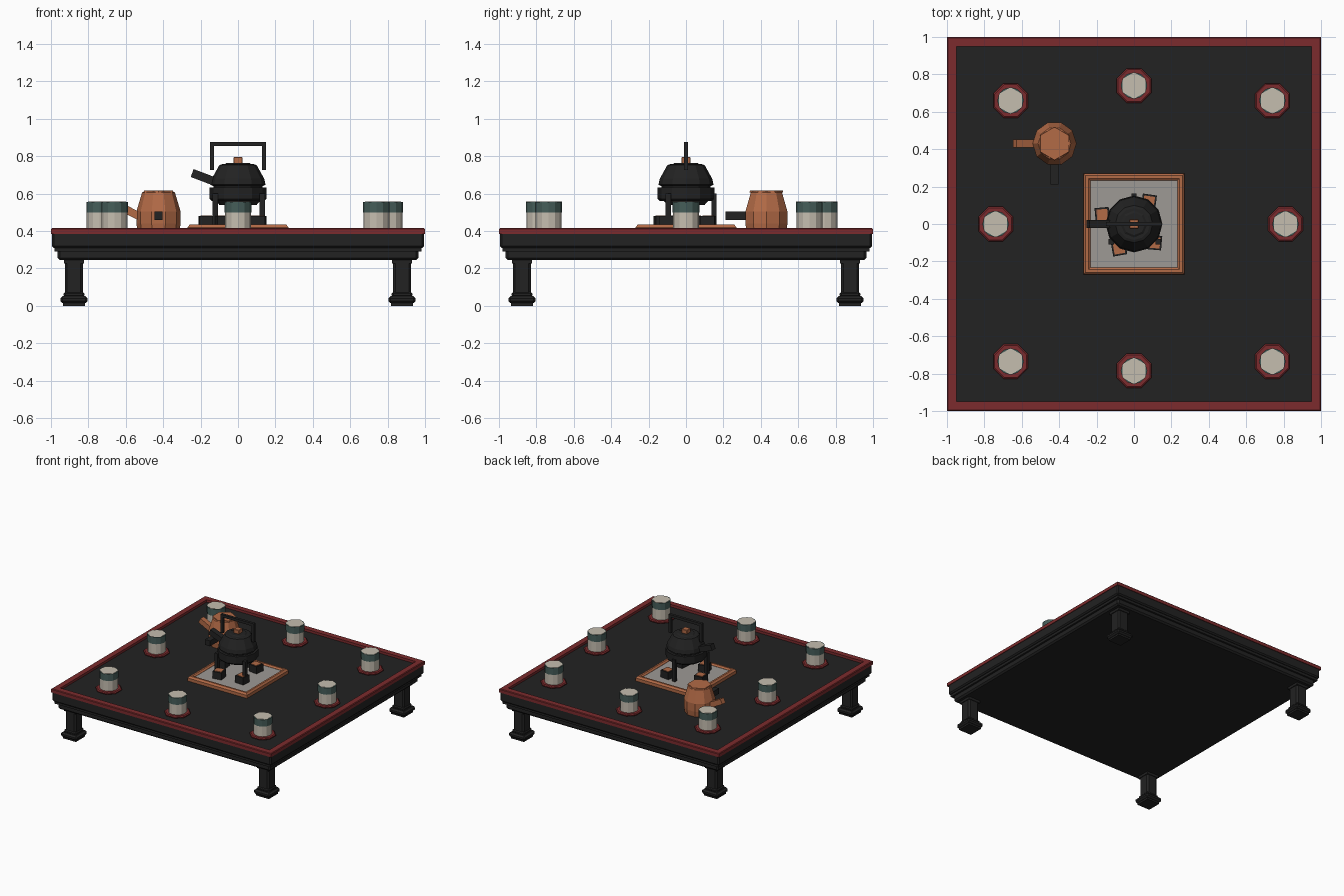
import bpy, bmesh
from math import cos, sin, pi, radians
from mathutils import Vector

cube = bpy.data.objects.get("Cube")
if cube:
    bpy.data.objects.remove(cube, do_unlink=True)


def material(name, rgb):
    m = bpy.data.materials.new(name)
    m.use_nodes = True
    m.diffuse_color = (*rgb, 1)
    m.node_tree.nodes["Principled BSDF"].inputs["Base Color"].default_value = (*rgb, 1)
    return m


black = material("black lacquer", (0.016, 0.016, 0.016))
red = material("dark red", (0.2, 0.024, 0.026))
copper = material("copper", (0.45, 0.145, 0.062))
cream = material("cream", (0.56, 0.51, 0.43))
green = material("grey green", (0.06, 0.11, 0.1))
ash = material("pale ash", (0.34, 0.32, 0.3))


def finish(name, bm, *mats):
    bmesh.ops.recalc_face_normals(bm, faces=bm.faces)
    mesh = bpy.data.meshes.new(name)
    bm.to_mesh(mesh)
    bm.free()
    for m in mats:
        mesh.materials.append(m)
    obj = bpy.data.objects.new(name, mesh)
    bpy.context.collection.objects.link(obj)
    return obj


def box(name, center, size, mat, bevel=0):
    bm = bmesh.new()
    bmesh.ops.create_cube(bm, size=1)
    bmesh.ops.scale(bm, vec=size, verts=bm.verts)
    if bevel:
        bmesh.ops.bevel(bm, geom=bm.edges[:], offset=bevel, segments=1, affect='EDGES')
    obj = finish(name, bm, mat)
    obj.location = center
    return obj


def slab(name, half, low, high, mat, bevel=0, at=(0, 0)):
    return box(name, (*at, (low + high) / 2), (2 * half, 2 * half, high - low), mat, bevel)


def bar(name, start, end, width, mat):
    a, b = Vector(start), Vector(end)
    obj = box(name, (a + b) / 2, (width, width, (b - a).length), mat)
    obj.rotation_euler = (b - a).to_track_quat('Z', 'Y').to_euler()
    return obj


def lathe(name, profile, sides, at, mats, turn=0, rule=None):
    # Stacked rings of (radius, height), capped at both ends
    bm = bmesh.new()
    rings = [[bm.verts.new((r * cos(turn + 2 * pi * i / sides), r * sin(turn + 2 * pi * i / sides), z))
              for i in range(sides)] for r, z in profile]
    for low, high in zip(rings, rings[1:]):
        for i in range(sides):
            j = (i + 1) % sides
            bm.faces.new((low[i], low[j], high[j], high[i]))
    bm.faces.new(rings[0])
    bm.faces.new(rings[-1])
    if rule:
        for f in bm.faces:
            f.material_index = rule(f.calc_center_median())
    obj = finish(name, bm, *mats)
    obj.location = (*at, 0)
    return obj


def square_frame(name, rows, mat):
    # Mitred square loop swept from a closed cross-section of (half width, height)
    bm = bmesh.new()
    loops = [[bm.verts.new((sx * h, sy * h, z)) for sx, sy in ((-1, -1), (1, -1), (1, 1), (-1, 1))]
             for h, z in rows]
    for a, b in zip(loops, loops[1:] + loops[:1]):
        for i in range(4):
            j = (i + 1) % 4
            bm.faces.new((a[i], a[j], b[j], b[i]))
    return finish(name, bm, mat)


# Table top: stepped mouldings and a red rim
slab("lower_apron", 0.965, 0.245, 0.305, black, 0.012)
slab("middle_moulding", 0.98, 0.29, 0.315, black)
slab("table_top", 0.995, 0.31, 0.395, black, 0.01)
square_frame("table_rim", [(0.95, 0.385), (1, 0.385), (1, 0.41), (0.995, 0.415), (0.95, 0.415)], red)

# Four legs with stepped feet
for side, sx in (("right", -1), ("left", 1)):
    for end, sy in (("front", -1), ("back", 1)):
        at = (sx * 0.877, sy * 0.877)
        name = f"{end}_{side}_"
        slab(name + "leg", 0.048, 0.06, 0.25, black, 0.012, at)
        slab(name + "leg_collar", 0.054, 0.225, 0.25, black, 0, at)
        slab(name + "foot_collar", 0.055, 0.045, 0.075, black, 0.01, at)
        slab(name + "foot", 0.073, 0.014, 0.052, black, 0.012, at)
        slab(name + "foot_base", 0.058, 0, 0.02, black, 0, at)

# Cups on octagonal saucers
places = [(-0.66, 0.66), (0, 0.74), (0.74, 0.66), (-0.74, 0),
          (0.81, 0), (-0.66, -0.735), (0, -0.785), (0.74, -0.735)]
for n, at in enumerate(places, 1):
    lathe(f"saucer_{n}", [(0.085, 0.394), (0.1, 0.403), (0.1, 0.41), (0.092, 0.416)],
          8, at, [red], pi / 8)
    lathe(f"cup_{n}", [(0.069, 0.414), (0.069, 0.5), (0.071, 0.5), (0.071, 0.555)],
          12, at, [cream, green], 0, lambda c: int(c.z > 0.499))
    lathe(f"cup_filling_{n}", [(0.071, 0.55), (0.071, 0.557)], 6, at, [cream], pi / 6)

# Sunken hearth with a copper frame
square_frame("hearth_frame", [(0.232, 0.39), (0.27, 0.39), (0.27, 0.42), (0.258, 0.434),
                              (0.244, 0.434), (0.232, 0.424)], copper)
slab("ash_bed", 0.238, 0.39, 0.422, ash)

# Charcoal lumps with glowing tops
for n, (x, y, angle) in enumerate([(-0.17, 0.05, 5), (0.08, 0.12, -8),
                                   (-0.08, -0.13, 10), (0.11, -0.1, -5)], 1):
    for name, z, size, mat in (("coal", 0.45, (0.076, 0.076, 0.06), black),
                               ("ember", 0.481, (0.058, 0.058, 0.006), copper)):
        lump = box(f"{name}_{n}", (x, y, z), size, mat)
        lump.rotation_euler.z = radians(angle)

# Tripod stand
for n, (x, y) in enumerate([(0, 0.15), (-0.122, -0.095), (0.13, -0.095)], 1):
    bar(f"stand_leg_{n}", (x, y, 0.42), (x, y, 0.6), 0.028, black)
lathe("stand_ring", [(0.14, 0.56), (0.152, 0.572), (0.152, 0.632)], 12, (0, 0), [black])

# Kettle
lathe("kettle_body", [(0.1, 0.54), (0.132, 0.575), (0.132, 0.64), (0.147, 0.648),
                      (0.14, 0.68), (0.1, 0.752), (0.085, 0.757)], 12, (0, 0), [black])
lathe("kettle_lid", [(0.075, 0.755), (0.06, 0.764)], 8, (0, 0), [black])
slab("kettle_knob", 0.024, 0.76, 0.795, copper, 0.003)
bar("kettle_spout", (-0.1, 0, 0.655), (-0.245, 0, 0.71), 0.045, black)
for side, x in (("right", -0.14), ("left", 0.14)):
    bar(f"kettle_handle_{side}", (x, 0, 0.725), (x, 0, 0.868), 0.022, black)
bar("kettle_handle_grip", (-0.151, 0, 0.866), (0.151, 0, 0.866), 0.022, black)

# Copper teapot
px, py = -0.425, 0.43
lathe("teapot_body", [(0.112, 0.395), (0.118, 0.44), (0.118, 0.505), (0.088, 0.605), (0.08, 0.61)],
      10, (px, py), [copper])
lathe("teapot_lid", [(0.09, 0.606), (0.088, 0.617)], 6, (px, py), [copper], pi / 6)
bar("teapot_spout", (px - 0.09, py, 0.472), (px - 0.212, py, 0.535), 0.042, copper)
bar("teapot_handle", (px, py - 0.1, 0.482), (px, py - 0.218, 0.482), 0.045, black)
